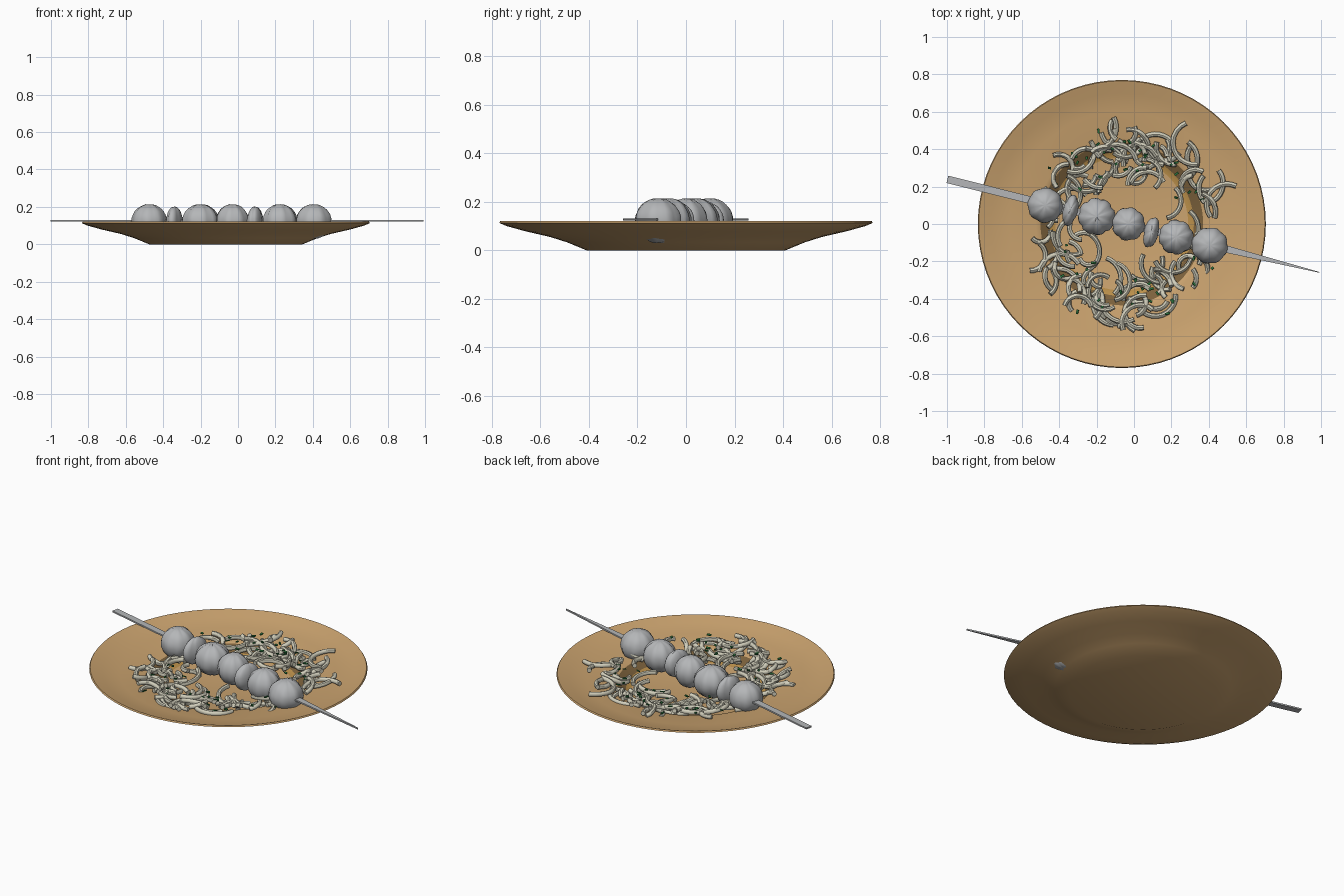
import bpy, bmesh, math, random
from mathutils import Vector, Matrix

random.seed(11)
if "Cube" in bpy.data.objects:
    bpy.data.objects.remove(bpy.data.objects["Cube"])

CX = -0.065                      # plate centre
TILT = math.atan2(-0.25, 1.0)    # skewer heading seen from above


def material(name, rgb, rough=0.6):
    m = bpy.data.materials.new(name)
    m.use_nodes = True
    m.diffuse_color = (*rgb, 1)
    node = m.node_tree.nodes["Principled BSDF"]
    node.inputs["Base Color"].default_value = (*rgb, 1)
    node.inputs["Roughness"].default_value = rough
    return m


tan = material("tan glaze", (0.60, 0.37, 0.16))
brown = material("dark brown glaze", (0.20, 0.12, 0.045))
gold = material("golden glaze", (0.50, 0.28, 0.07))
cream = material("cream noodle", (0.64, 0.62, 0.50))
grey = material("grey", (0.46, 0.47, 0.48))
green = material("herb green", (0.02, 0.15, 0.04))


def finish(name, bm, mats, angle=40):
    bmesh.ops.recalc_face_normals(bm, faces=bm.faces[:])
    me = bpy.data.meshes.new(name)
    bm.to_mesh(me)
    bm.free()
    ob = bpy.data.objects.new(name, me)
    bpy.context.collection.objects.link(ob)
    for m in mats:
        me.materials.append(m)
    select(ob)
    bpy.ops.object.shade_smooth_by_angle(angle=math.radians(angle))
    return ob


def select(ob):
    bpy.ops.object.select_all(action='DESELECT')
    ob.select_set(True)
    bpy.context.view_layer.objects.active = ob


# Plate: turned profile, inside surface outwards then back underneath
inside = [(0, 0.02), (0.355, 0.02), (0.385, 0.028), (0.435, 0.062), (0.46, 0.068),
          (0.60, 0.082), (0.70, 0.10), (0.755, 0.119)]
outside = [(0.765, 0.121), (0.77, 0.113), (0.74, 0.10), (0.66, 0.078), (0.56, 0.055),
           (0.49, 0.033), (0.41, 0.0), (0, 0)]
bm = bmesh.new()
pts = [bm.verts.new((CX + r, 0, z)) for r, z in inside + outside]
edges = [bm.edges.new(pair) for pair in zip(pts, pts[1:])]
bmesh.ops.spin(bm, geom=pts + edges, cent=(CX, 0, 0), axis=(0, 0, 1),
               angle=math.tau, steps=72)
bmesh.ops.remove_doubles(bm, verts=bm.verts[:], dist=0.0005)
bm.normal_update()
for f in bm.faces:
    c = f.calc_center_median()
    r = math.hypot(c.x - CX, c.y)
    if 0.355 < r < 0.44 and c.z > 0.021:
        f.material_index = 1 if r > 0.386 else 2
finish("plate", bm, [tan, brown, gold])


def plate_height(r):
    for (r0, z0), (r1, z1) in zip(inside, inside[1:]):
        if r <= r1:
            return z0 + (z1 - z0) * (r - r0) / (r1 - r0)
    return 0.12


# Skewer: flat strip, square at one end and pointed at the other
bm = bmesh.new()
outline = [(-1.025, -0.02), (0.52, -0.019), (1.025, -0.002),
           (1.025, 0.002), (0.52, 0.019), (-1.025, 0.02)]
face = bm.faces.new([bm.verts.new((x, y, 0.122)) for x, y in outline])
ext = bmesh.ops.extrude_face_region(bm, geom=[face])
bmesh.ops.translate(bm, vec=(0, 0, 0.009),
                    verts=[v for v in ext["geom"] if isinstance(v, bmesh.types.BMVert)])
bmesh.ops.transform(bm, matrix=Matrix.Translation((-0.003, -0.01, 0))
                    @ Matrix.Rotation(TILT, 4, 'Z'), verts=bm.verts[:])
finish("skewer", bm, [grey])


# Pleated balls and thin slices threaded on the skewer
def morsel(name, x, y, length, width, height, pleats):
    bm = bmesh.new()
    bmesh.ops.create_uvsphere(bm, u_segments=32, v_segments=16, radius=1)
    phase = random.random() * 6
    for v in bm.verts:
        a = math.atan2(v.co.y, v.co.x)
        flat = math.hypot(v.co.x, v.co.y)
        groove = abs(math.cos(pleats * a / 2 + phase))
        v.co *= 1 - 0.09 * (1 - groove) ** 2 * flat + random.uniform(-0.012, 0.012)
        if flat < 0.15:
            v.co.z *= 0.97
    place = (Matrix.Translation((x, y, 0.122)) @ Matrix.Rotation(TILT, 4, 'Z')
             @ Matrix.Diagonal((length, width, height, 1)))
    bmesh.ops.transform(bm, matrix=place, verts=bm.verts[:])
    finish(name, bm, [grey], 50)


for i, (x, y, size) in enumerate([(-0.475, 0.10, 0.095), (-0.20, 0.04, 0.10),
                                  (-0.03, 0.0, 0.09), (0.225, -0.07, 0.094),
                                  (0.405, -0.115, 0.098)]):
    morsel(f"ball_{i + 1}", x, y, size, size, 0.093, 8)
for i, (x, y) in enumerate([(-0.34, 0.073), (0.092, -0.045)]):
    morsel(f"slice_{i + 1}", x, y, 0.04, 0.085, 0.08, 4)


# Noodles: bent tubes heaped in a ring, thicker at the back and front
def ring_spot():
    while True:
        a = random.uniform(0, math.tau)
        if random.random() < 0.15 + 0.85 * abs(math.sin(a)) ** 1.3:
            r = random.triangular(0.22, 0.55, 0.42)
            return Vector((CX + 0.03 + r * math.cos(a), r * math.sin(a), 0))


curve = bpy.data.curves.new("noodles", 'CURVE')
curve.dimensions = '3D'
curve.bevel_depth = 0.0135
curve.bevel_resolution = 2
curve.use_fill_caps = True
for n in range(125):
    mid = ring_spot()
    bend = random.uniform(0.05, 0.12)
    sweep = random.uniform(1.1, 2.9)
    start = random.uniform(0, math.tau)
    lift = random.uniform(0.0, 0.035)
    slope = random.uniform(-0.02, 0.02)
    path = []
    for k in range(11):
        t = k / 10 - 0.5
        a = start + sweep * t
        arc = Vector((math.cos(a), math.sin(a), 0))
        p = mid + bend * (arc - 0.7 * Vector((math.cos(start), math.sin(start), 0)))
        r = math.hypot(p.x - CX, p.y)
        p.z = min(max(plate_height(r), 0.05) + lift + slope * t * 2, 0.106)
        path.append(p)
    spline = curve.splines.new('POLY')
    spline.points.add(len(path) - 1)
    for point, p in zip(spline.points, path):
        point.co = (*p, 1)
noodles = bpy.data.objects.new("noodles", curve)
bpy.context.collection.objects.link(noodles)
curve.materials.append(cream)
select(noodles)
bpy.ops.object.convert(target='MESH')
bpy.ops.object.shade_smooth_by_angle(angle=math.radians(45))

# Herbs: small chopped flakes scattered over the noodles
bm = bmesh.new()
for n in range(60):
    spot = ring_spot()
    spot.z = random.uniform(0.09, 0.115)
    turn = Matrix.Rotation(random.uniform(0, math.tau), 4, 'Z')
    tip = Matrix.Rotation(random.uniform(-0.6, 0.6), 4, 'X')
    size = Matrix.Diagonal((random.uniform(0.012, 0.026), 0.011, 0.006, 1))
    bmesh.ops.create_cube(bm, size=1, matrix=Matrix.Translation(spot) @ turn @ tip @ size)
finish("herbs", bm, [green])
